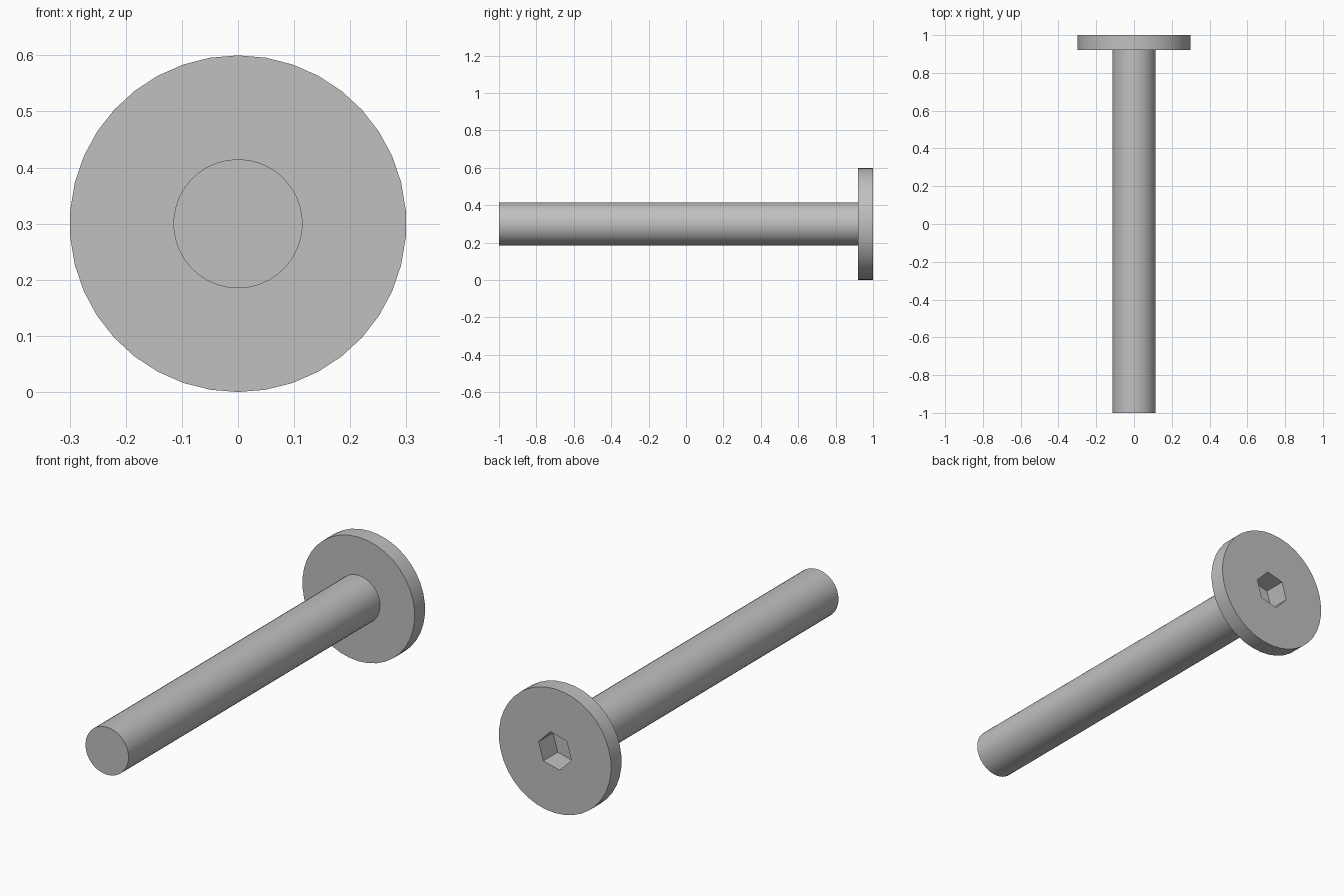
import bpy, bmesh
from math import cos, sin, pi, radians

cube = bpy.data.objects.get("Cube")
if cube:
    bpy.data.objects.remove(cube, do_unlink=True)

AXIS_Z = 0.3        # height of the bolt's axis
HEAD_R, SHAFT_R, SOCKET_R = 0.3, 0.115, 0.09
TIP_Y, COLLAR_Y, BACK_Y = -1.0, 0.92, 1.0
SOCKET_DEPTH = 0.11

steel = bpy.data.materials.new("steel_grey")
steel.use_nodes = True
grey = (0.53, 0.53, 0.53, 1)
steel.diffuse_color = grey
steel.node_tree.nodes["Principled BSDF"].inputs["Base Color"].default_value = grey


def lathe(name, profile, sides, turn=0.0):
    """Closed solid made of rings (radius, y) around the bolt's axis."""
    bm = bmesh.new()
    rings = []
    for radius, y in profile:
        angles = [turn + 2 * pi * i / sides for i in range(sides)]
        rings.append([bm.verts.new((radius * cos(a), y, AXIS_Z + radius * sin(a)))
                      for a in angles])
    for lower, upper in zip(rings, rings[1:]):
        for i in range(sides):
            j = (i + 1) % sides
            bm.faces.new((lower[i], lower[j], upper[j], upper[i]))
    bm.faces.new(rings[0])
    bm.faces.new(rings[-1])
    bmesh.ops.recalc_face_normals(bm, faces=bm.faces)
    mesh = bpy.data.meshes.new(name)
    bm.to_mesh(mesh)
    bm.free()
    mesh.materials.append(steel)
    obj = bpy.data.objects.new(name, mesh)
    bpy.context.collection.objects.link(obj)
    return obj


# Shaft and flat disc head as one turned solid
bolt = lathe("bolt", [(SHAFT_R, TIP_Y), (SHAFT_R, COLLAR_Y),
                      (HEAD_R, COLLAR_Y), (HEAD_R, BACK_Y)], 38, pi / 2)

# Hexagonal key socket cut into the head
cutter = lathe("socket_cutter", [(SOCKET_R, BACK_Y - SOCKET_DEPTH),
                                 (SOCKET_R, BACK_Y + 0.1)], 6, radians(14))
cutter.hide_render = True
cut = bolt.modifiers.new("socket", 'BOOLEAN')
cut.operation = 'DIFFERENCE'
cut.solver = 'EXACT'
cut.object = cutter

bpy.ops.object.select_all(action='DESELECT')
bolt.select_set(True)
bpy.context.view_layer.objects.active = bolt
bpy.ops.object.modifier_apply(modifier=cut.name)
bpy.data.objects.remove(cutter, do_unlink=True)

# Smooth round sides, sharp rims and socket corners
bpy.ops.object.shade_smooth_by_angle(angle=radians(30))
